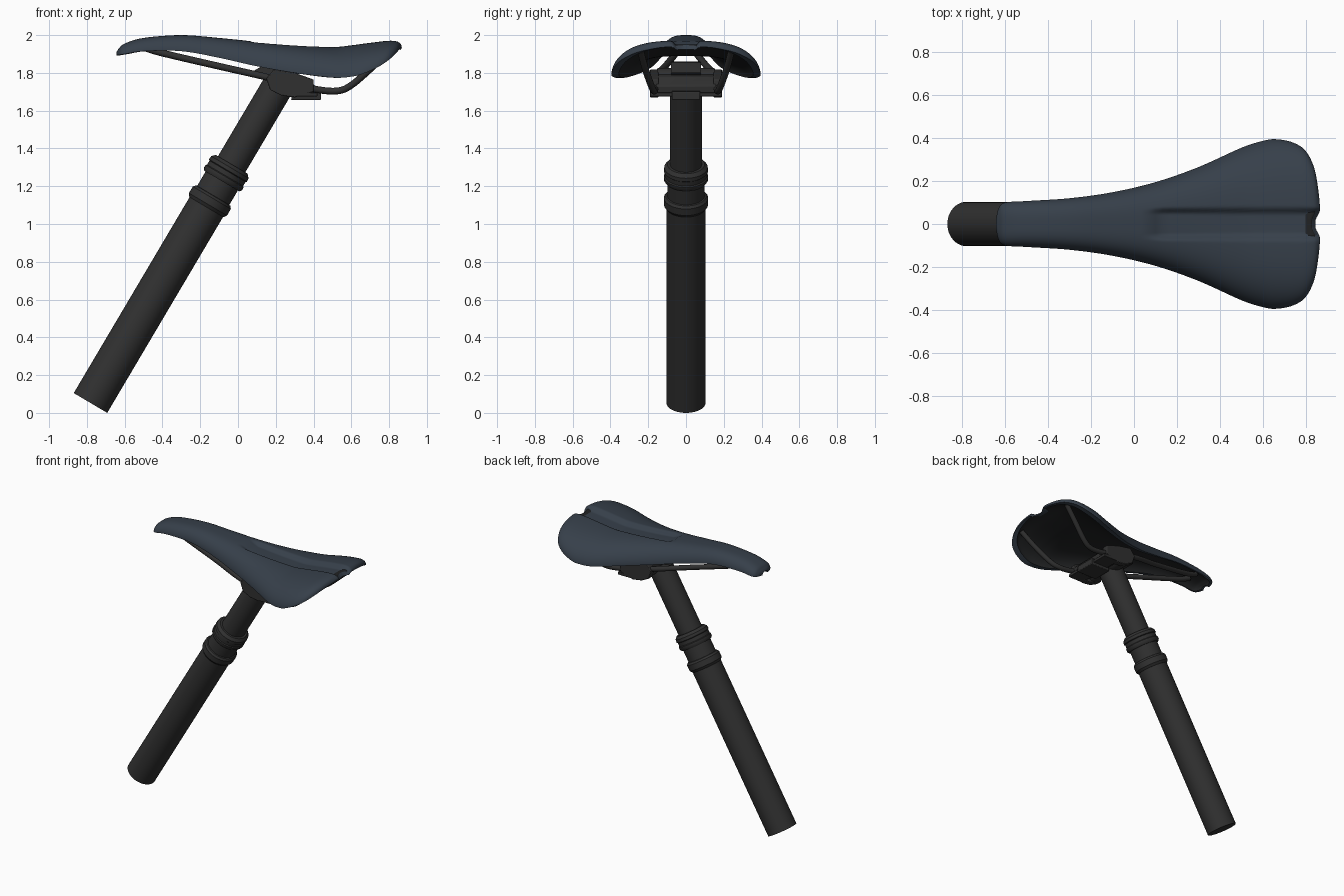
import bpy, bmesh, math
from mathutils import Vector, Matrix

if "Cube" in bpy.data.objects:
    bpy.data.objects.remove(bpy.data.objects["Cube"])


def material(name, rgb):
    m = bpy.data.materials.new(name)
    m.diffuse_color = (*rgb, 1)
    m.use_nodes = True
    m.node_tree.nodes["Principled BSDF"].inputs["Base Color"].default_value = m.diffuse_color
    return m


COVER = material("slate_cover", (0.037, 0.050, 0.068))
METAL = material("black_metal", (0.030, 0.030, 0.030))
SHELL = material("black_shell", (0.015, 0.016, 0.017))


def finish(bm, name, mats, angle=35, bevel=0):
    bmesh.ops.recalc_face_normals(bm, faces=bm.faces)
    me = bpy.data.meshes.new(name)
    bm.to_mesh(me)
    bm.free()
    ob = bpy.data.objects.new(name, me)
    bpy.context.collection.objects.link(ob)
    for m in mats:
        me.materials.append(m)
    if bevel:
        b = ob.modifiers.new("bevel", 'BEVEL')
        b.width, b.segments = bevel, 2
    bpy.ops.object.select_all(action='DESELECT')
    ob.select_set(True)
    bpy.context.view_layer.objects.active = ob
    bpy.ops.object.shade_smooth_by_angle(angle=math.radians(angle))
    return ob


def extrude_profile(name, pts, y0, y1, bevel=0.005):
    """Side (x, z) outline extruded across y."""
    bm = bmesh.new()
    f = bm.faces.new([bm.verts.new((x, y0, z)) for x, z in pts])
    r = bmesh.ops.extrude_face_region(bm, geom=[f])
    bmesh.ops.translate(bm, vec=(0, y1 - y0, 0),
                        verts=[v for v in r["geom"] if isinstance(v, bmesh.types.BMVert)])
    return finish(bm, name, [METAL], bevel=bevel)


def revolve(name, prof, matrix, n=48):
    """Closed (radius, height) profile turned around local z."""
    bm = bmesh.new()
    vs = [bm.verts.new((r, 0, h)) for r, h in prof]
    es = [bm.edges.new(p) for p in zip(vs, vs[1:])]
    bmesh.ops.spin(bm, geom=vs + es, axis=(0, 0, 1), cent=(0, 0, 0),
                   angle=math.tau, steps=n, use_duplicate=False)
    bmesh.ops.remove_doubles(bm, verts=bm.verts, dist=1e-4)
    bm.transform(matrix)
    return finish(bm, name, [METAL])


def catmull(rows, s):
    i = min(int(s), len(rows) - 2)
    t = s - i
    a, b, c, d = [rows[max(0, min(len(rows) - 1, k))] for k in range(i - 1, i + 3)]
    return [0.5 * (2*q + (r - p)*t + (2*p - 5*q + 4*r - w)*t*t + (3*q - p - 3*r + w)*t**3)
            for p, q, r, w in zip(a, b, c, d)]


def smooth(a, b, x):
    t = max(0, min(1, (x - a) / (b - a)))
    return t * t * (3 - 2 * t)


# Seat post: stanchion, collars and lower tube on one tilted axis
tilt = Matrix.Translation((-0.781, 0, 0.0525)) @ Matrix.Rotation(math.radians(30.6), 4, 'Y')
revolve("post_lower_tube", [(0, 0), (0.103, 0), (0.103, 1.23), (0, 1.23)], tilt)
revolve("post_lower_collar", [(0.09, 1.205), (0.105, 1.205), (0.117, 1.222), (0.117, 1.262),
                              (0.107, 1.275), (0.099, 1.277), (0.099, 1.39), (0, 1.39)], tilt)
revolve("post_upper_collar", [(0.09, 1.365), (0.108, 1.365), (0.117, 1.378), (0.117, 1.395),
                              (0.111, 1.40), (0.111, 1.425), (0.117, 1.43), (0.115, 1.45),
                              (0.098, 1.468), (0.08, 1.468)], tilt)
revolve("post_stanchion", [(0, 1.2), (0.084, 1.2), (0.084, 1.95), (0, 1.95)], tilt)

# Seat sections along the length: x, half width, crown height, rim height
ROWS = [(-0.642, 0.03, 1.912, 1.893), (-0.63, 0.075, 1.93, 1.895), (-0.60, 0.10, 1.955, 1.90),
        (-0.5, 0.107, 1.985, 1.915), (-0.3, 0.12, 2.0, 1.915), (-0.1, 0.148, 1.985, 1.88),
        (0.1, 0.195, 1.965, 1.835), (0.3, 0.265, 1.947, 1.80), (0.5, 0.355, 1.938, 1.775),
        (0.6, 0.387, 1.947, 1.78), (0.66, 0.395, 1.955, 1.795), (0.74, 0.38, 1.965, 1.83),
        (0.80, 0.34, 1.971, 1.87), (0.84, 0.26, 1.968, 1.908), (0.86, 0.15, 1.957, 1.932),
        (0.867, 0.07, 1.95, 1.938)]
NS, NU = 90, 96


def seat_point(i, j, under):
    x, w, top, rim = catmull(ROWS, i / NS * (len(ROWS) - 1))
    u = math.sin(math.pi * (j / NU - 0.5))
    if under:
        x, w, top = 0.11 + (x - 0.11) * 0.975, w * 0.9, rim + (top - rim) * 0.7
    y = u * w
    z = rim + (top - rim) * max(0, 1 - abs(u) ** 3) ** 0.55
    if not under:  # relief channel down the middle of the rear half
        z -= 0.026 * smooth(0.06, 0.13, x) * (1 - smooth(0.045, 0.08, abs(y)))
    x -= 0.022 * smooth(0.8, 0.86, x) * (1 - smooth(0.01, 0.07, abs(y)))
    return x, y, z


# Seat: padded cover on top, dark shell below, joined around the rim
bm = bmesh.new()
grids = [[[bm.verts.new(seat_point(i, j, k)) for j in range(NU + 1)] for i in range(NS + 1)]
         for k in (0, 1)]
for k, g in enumerate(grids):
    for i in range(NS):
        for j in range(NU):
            f = bm.faces.new((g[i][j], g[i + 1][j], g[i + 1][j + 1], g[i][j + 1]))
            f.material_index = k
loop = ([(i, 0) for i in range(NS)] + [(NS, j) for j in range(NU)]
        + [(i, NU) for i in range(NS, 0, -1)] + [(0, j) for j in range(NU, 0, -1)])
for (a, b), (c, d) in zip(loop, loop[1:] + loop[:1]):
    bm.faces.new((grids[0][a][b], grids[0][c][d], grids[1][c][d], grids[1][a][b]))
finish(bm, "seat", [COVER, SHELL], angle=50)

# Seat rails, one each side, from nose to rear corners
RAIL = [(-0.52, 0.035, 1.945), (-0.42, 0.05, 1.91), (-0.1, 0.11, 1.835), (0.12, 0.16, 1.785),
        (0.3, 0.165, 1.74), (0.43, 0.165, 1.71), (0.53, 0.17, 1.705), (0.6, 0.185, 1.735),
        (0.7, 0.215, 1.82), (0.8, 0.24, 1.915)]
for side, label in ((-1, "right"), (1, "left")):
    cu = bpy.data.curves.new(label + "_rail", 'CURVE')
    cu.dimensions, cu.bevel_depth, cu.bevel_resolution = '3D', 0.018, 4
    cu.use_fill_caps = True
    n = 6 * (len(RAIL) - 1)
    sp = cu.splines.new('POLY')
    sp.points.add(n)
    for i in range(n + 1):
        x, y, z = catmull(RAIL, i / 6)
        sp.points[i].co = (x, side * y, z, 1)
    sp.use_smooth = True
    cu.materials.append(METAL)
    bpy.context.collection.objects.link(bpy.data.objects.new(label + "_rail", cu))

    # Rail clamp cheek on this side
    extrude_profile(label + "_clamp_cheek",
                    [(0.15, 1.77), (0.17, 1.71), (0.23, 1.68), (0.30, 1.67), (0.40, 1.70),
                     (0.40, 1.765), (0.30, 1.80), (0.19, 1.82)], side * 0.145, side * 0.19)

# Clamp head: cross barrel, lower cradle, top bar and rear bolt block
revolve("clamp_barrel", [(0, -0.15), (0.07, -0.15), (0.07, 0.15), (0, 0.15)],
        Matrix.Translation((0.235, 0, 1.755)) @ Matrix.Rotation(math.pi / 2, 4, 'X'), 32)
extrude_profile("clamp_cradle", [(0.24, 1.70), (0.40, 1.68), (0.41, 1.73), (0.36, 1.78),
                                 (0.25, 1.80)], -0.16, 0.16)
extrude_profile("clamp_rear_plate", [(0.30, 1.675), (0.42, 1.675), (0.42, 1.695), (0.30, 1.70)],
                -0.19, 0.19, 0.003)
extrude_profile("clamp_top_bar", [(0.07, 1.79), (0.09, 1.815), (0.17, 1.86), (0.25, 1.855),
                                  (0.33, 1.80), (0.28, 1.77), (0.15, 1.78)], -0.08, 0.08)
extrude_profile("clamp_bolt_block", [(0.28, 1.657), (0.44, 1.657), (0.44, 1.70), (0.30, 1.72)],
                -0.075, 0.075)
